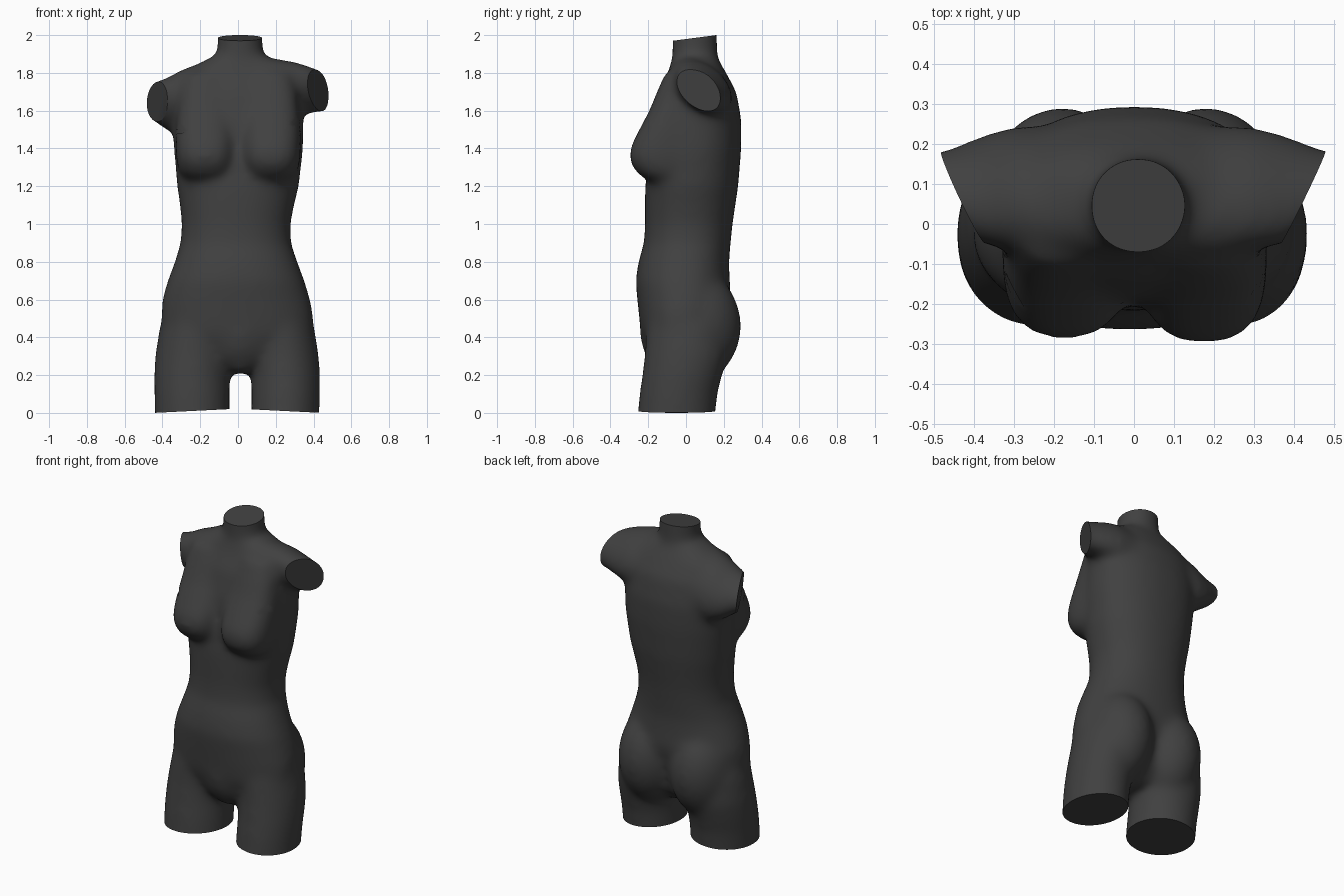
import bpy, bmesh, math
from mathutils import Vector, Matrix

if "Cube" in bpy.data.objects:
    bpy.data.objects.remove(bpy.data.objects["Cube"])

grey = bpy.data.materials.new("charcoal grey")
grey.use_nodes = True
colour = (0.052, 0.052, 0.052, 1)
grey.diffuse_color = colour
grey.node_tree.nodes["Principled BSDF"].inputs["Base Color"].default_value = colour

bm = bmesh.new()


def loft(rows, axis="z", power=2.0, shear=0.0, n=40):
    """Closed tube of oval rings; row = position along axis, two centres, two radii."""
    rings = []
    for t, a, b, ra, rb in rows:
        ring = []
        for i in range(n):
            ang = 2 * math.pi * i / n
            c, s = math.cos(ang), math.sin(ang)
            du = ra * math.copysign(abs(c) ** (2 / power), c)
            dv = rb * math.copysign(abs(s) ** (2 / power), s)
            u, v = a + du, b + dv - shear * du
            ring.append(bm.verts.new((u, v, t) if axis == "z" else (t, u, v)))
        rings.append(ring)
    for low, high in zip(rings, rings[1:]):
        for i in range(n):
            j = (i + 1) % n
            bm.faces.new((low[i], low[j], high[j], high[i]))
    bm.faces.new(rings[0][::-1])
    bm.faces.new(rings[-1])


def ellipsoid(centre, radii):
    m = Matrix.Translation(centre) @ Matrix.Diagonal((*radii, 1))
    bmesh.ops.create_uvsphere(bm, u_segments=32, v_segments=20, radius=1, matrix=m)


# Trunk from crotch to collar
loft([
    (0.21, 0.015, -0.04, 0.05, 0.12),
    (0.30, 0.01, -0.02, 0.20, 0.19),
    (0.43, 0.0, -0.02, 0.402, 0.22),
    (0.53, -0.004, -0.015, 0.402, 0.236),
    (0.61, -0.01, -0.01, 0.39, 0.249),
    (0.70, -0.01, -0.018, 0.363, 0.25),
    (0.80, -0.01, -0.012, 0.325, 0.24),
    (0.90, -0.012, 0.007, 0.293, 0.23),
    (1.00, -0.01, 0.015, 0.288, 0.232),
    (1.10, -0.005, 0.022, 0.303, 0.24),
    (1.20, 0.0, 0.03, 0.323, 0.247),
    (1.40, 0.003, 0.05, 0.343, 0.243),
    (1.55, 0.0, 0.057, 0.348, 0.237),
    (1.70, 0.0, 0.062, 0.335, 0.205),
    (1.80, 0.0, 0.058, 0.29, 0.155),
    (1.86, 0.01, 0.05, 0.20, 0.128),
    (1.90, 0.01, 0.045, 0.12, 0.11),
], power=2.2)

# Neck
loft([
    (1.78, 0.01, 0.05, 0.14, 0.13),
    (1.88, 0.01, 0.047, 0.123, 0.121),
    (2.08, 0.01, 0.045, 0.118, 0.12),
])

# Pubic mound
ellipsoid((0.01, -0.11, 0.44), (0.15, 0.135, 0.22))

for side, wide, slip, bust in ((1, 1.0, 0.002, 0.175), (-1, 1.1, 0.006, 0.172)):
    # Thigh
    loft([(z, side * x + slip, y, rx * wide, ry) for z, x, y, rx, ry in (
        (-0.10, 0.247, -0.06, 0.18, 0.207),
        (0.10, 0.25, -0.04, 0.182, 0.207),
        (0.20, 0.25, -0.02, 0.183, 0.212),
        (0.30, 0.24, 0.0, 0.187, 0.22),
        (0.45, 0.213, 0.01, 0.19, 0.22),
        (0.62, 0.18, 0.0, 0.17, 0.20),
    )])
    # Buttock
    ellipsoid((side * 0.18, 0.04, 0.46), (0.205, 0.253, 0.30))
    # Breast with its slope up to the collar, rooted inside the rib cage
    loft([(z, side * bust, 0.055 - 0.006 * side - front / 2, rx, 0.05 + front / 2)
          for z, rx, front in (
        (1.22, 0.09, 0.18),
        (1.26, 0.135, 0.25),
        (1.31, 0.15, 0.288),
        (1.36, 0.157, 0.301),
        (1.42, 0.158, 0.288),
        (1.50, 0.157, 0.247),
        (1.60, 0.15, 0.194),
        (1.70, 0.14, 0.153),
        (1.80, 0.11, 0.11),
    )], power=2.6)

# Shoulder stubs, the right one hanging lower
loft([
    (0.08, 0.06, 1.74, 0.15, 0.14),
    (0.20, 0.08, 1.72, 0.165, 0.145),
    (0.30, 0.09, 1.715, 0.155, 0.135),
    (0.38, 0.085, 1.71, 0.138, 0.115),
    (0.46, 0.09, 1.70, 0.10, 0.10),
    (0.54, 0.095, 1.69, 0.08, 0.08),
], axis="x", shear=0.35)
loft([
    (-0.54, 0.095, 1.655, 0.08, 0.06),
    (-0.46, 0.09, 1.65, 0.10, 0.09),
    (-0.38, 0.085, 1.635, 0.138, 0.13),
    (-0.30, 0.09, 1.64, 0.155, 0.17),
    (-0.20, 0.08, 1.67, 0.165, 0.175),
    (-0.08, 0.06, 1.73, 0.15, 0.14),
], axis="x", shear=0.35)

bmesh.ops.recalc_face_normals(bm, faces=bm.faces)
mesh = bpy.data.meshes.new("torso")
bm.to_mesh(mesh)
bm.free()
torso = bpy.data.objects.new("torso", mesh)
bpy.context.collection.objects.link(torso)

# Fuse the parts into one soft skin
fuse = torso.modifiers.new("fuse", "REMESH")
fuse.mode = "VOXEL"
fuse.voxel_size = 0.016
soften = torso.modifiers.new("soften", "SMOOTH")
soften.factor = 0.5
soften.iterations = 36
deps = bpy.context.evaluated_depsgraph_get()
skin = bpy.data.meshes.new_from_object(torso.evaluated_get(deps))
torso.modifiers.clear()
torso.data = skin

# Flat cuts at neck, arms and thighs: region test, plane point, plane normal
cuts = [
    (lambda p: p.z > 1.92, (0.01, 0.045, 1.985), (0, -0.13, 1)),
    (lambda p: p.x > 0.25 and p.z > 1.54, (0.415, 0.05, 1.71), (1, -0.5, -0.05)),
    (lambda p: p.x < -0.25 and p.z > 1.5, (-0.42, 0.05, 1.65), (-1, -0.5, -0.1)),
    (lambda p: p.x > 0 and p.z < 0.15, (0.245, 0, 0.01), (-0.05, 0, -1)),
    (lambda p: p.x < 0 and p.z < 0.15, (-0.245, 0, 0.01), (0.05, 0, -1)),
]
bm = bmesh.new()
bm.from_mesh(skin)
for inside, point, normal in cuts:
    faces = [f for f in bm.faces if inside(f.calc_center_median())]
    geom = set(faces)
    for f in faces:
        geom.update(f.verts, f.edges)
    bmesh.ops.bisect_plane(bm, geom=list(geom), plane_co=point,
                           plane_no=Vector(normal).normalized(), clear_outer=True)
    rim = [e for e in bm.edges if e.is_boundary]
    bmesh.ops.holes_fill(bm, edges=rim, sides=0)
bmesh.ops.recalc_face_normals(bm, faces=bm.faces)
bm.to_mesh(skin)
bm.free()

skin.materials.clear()
skin.materials.append(grey)
for poly in skin.polygons:
    poly.material_index = 0
bpy.context.view_layer.objects.active = torso
torso.select_set(True)
bpy.ops.object.shade_smooth_by_angle(angle=math.radians(40))
